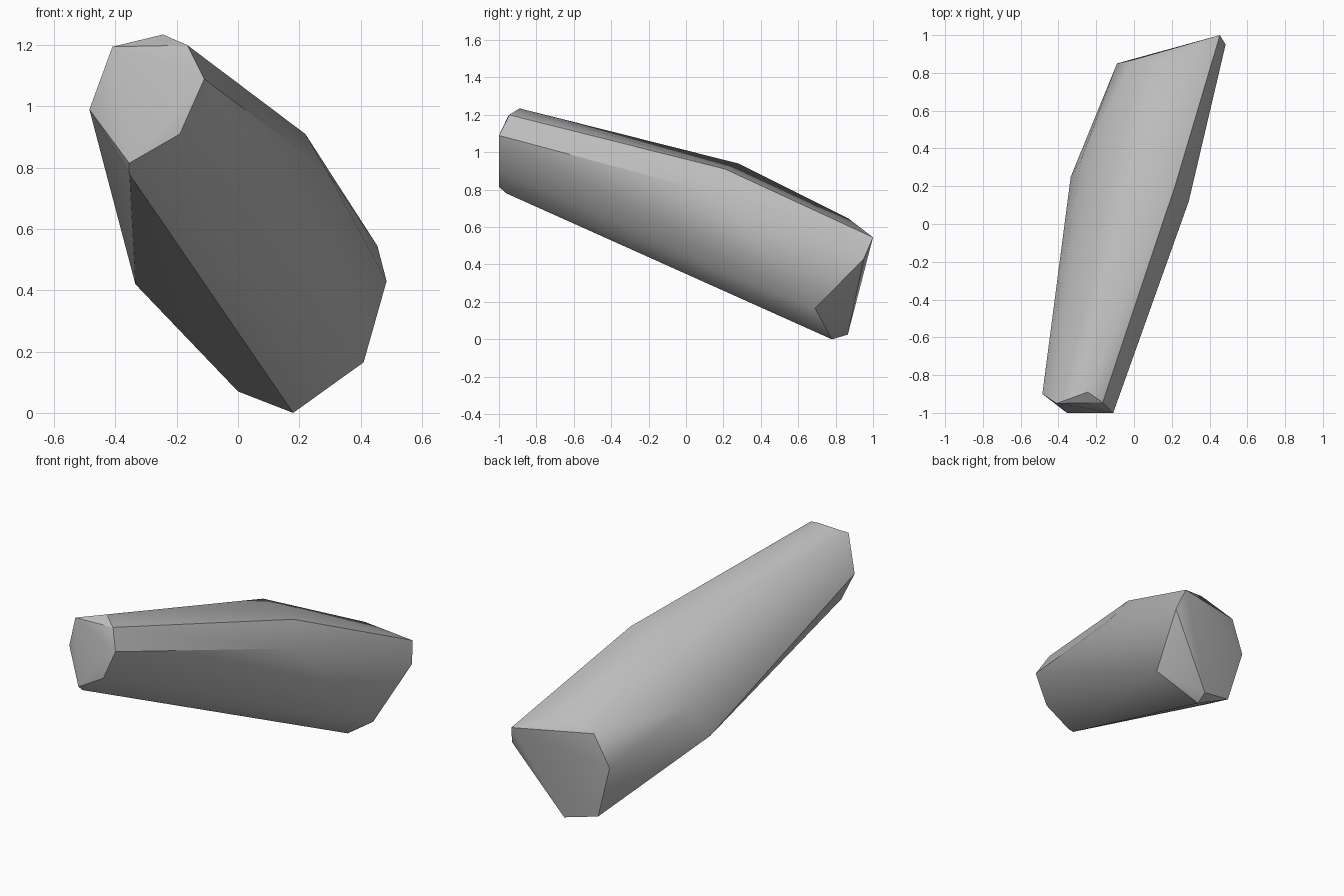
import bpy
import bmesh
import math

default_cube = bpy.data.objects.get("Cube")
if default_cube:
    bpy.data.objects.remove(default_cube, do_unlink=True)


def make_material(name, grey):
    material = bpy.data.materials.new(name)
    material.use_nodes = True
    colour = (grey, grey, grey, 1)
    material.diffuse_color = colour
    shader = next(n for n in material.node_tree.nodes if n.type == "BSDF_PRINCIPLED")
    shader.inputs["Base Color"].default_value = colour
    return material


def make_faceted_stone(name, outlines, material):
    """Wrap a tight faceted skin around a series of cross-section outlines."""
    bm = bmesh.new()
    for outline in outlines:
        for corner in outline:
            bm.verts.new(corner)
    hull = bmesh.ops.convex_hull(bm, input=bm.verts[:])
    inside = {g for g in hull["geom_interior"] + hull["geom_unused"]
              if isinstance(g, bmesh.types.BMVert)}
    bmesh.ops.delete(bm, geom=list(inside), context="VERTS")
    bmesh.ops.recalc_face_normals(bm, faces=bm.faces[:])
    mesh = bpy.data.meshes.new(name)
    bm.to_mesh(mesh)
    bm.free()
    mesh.materials.append(material)
    stone = bpy.data.objects.new(name, mesh)
    bpy.context.collection.objects.link(stone)
    return stone


# Narrow upper end: flat tip and the bevel behind it
tip = [(-.11, -1, 1.09), (-.19, -1, .91), (-.355, -1, .815)]
tip_bevel = [(-.41, -.95, 1.195), (-.245, -.89, 1.235), (-.165, -.945, 1.2),
             (-.485, -.9, .99), (-.355, -.96, .78)]

# Swollen middle: ridge, right shoulder and left flank
middle = [(-.03, .28, .94), (.22, .21, .91), (.29, .12, .79),
          (-.28, .34, .62), (-.335, .25, .42)]

# Broad lower end: slanted back face and the foot it rests on
back_rim = [(.455, 1, .545), (.485, .95, .43), (.23, .87, .645),
            (0, .87, .58), (-.09, .85, .39)]
foot = [(.41, .69, .165), (.18, .78, 0), (.2, .865, .025),
        (0, .83, .07), (-.03, .805, .12)]

stone_grey = make_material("stone grey", .5)
stone = make_faceted_stone("long_stone", [tip, tip_bevel, middle, back_rim, foot], stone_grey)

# Soft shading over shallow facets, crisp lines on the strong edges
bpy.ops.object.select_all(action="DESELECT")
stone.select_set(True)
bpy.context.view_layer.objects.active = stone
bpy.ops.object.shade_smooth_by_angle(angle=math.radians(30))
